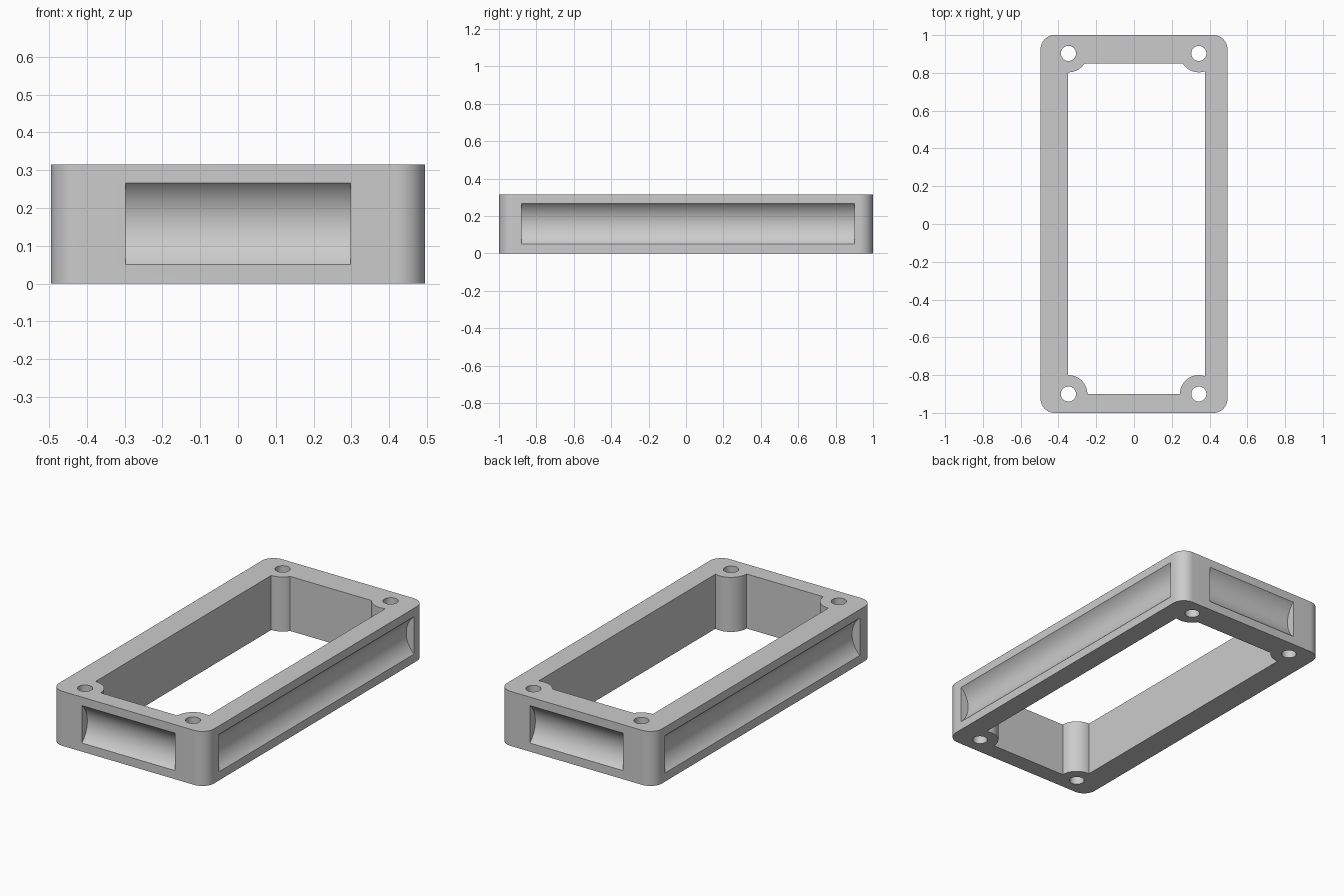
import bpy, bmesh, math
from mathutils import Matrix, Vector

cube = bpy.data.objects.get("Cube")
if cube:
    bpy.data.objects.remove(cube, do_unlink=True)

HX, HY, H = 0.495, 1.0, 0.315       # half width, half length, height
CORNER, BOSS_R, HOLE_R = 0.075, 0.1, 0.04
DEPTH, RADIUS, MID = 0.05, 0.142, 0.158   # scooped recess section

grey = bpy.data.materials.new("light grey")
grey.use_nodes = True
grey.diffuse_color = (0.6, 0.6, 0.6, 1)
grey.node_tree.nodes["Principled BSDF"].inputs["Base Color"].default_value = (0.6, 0.6, 0.6, 1)


def add_object(name, bm):
    mesh = bpy.data.meshes.new(name)
    bmesh.ops.recalc_face_normals(bm, faces=bm.faces)
    bm.to_mesh(mesh)
    bm.free()
    mesh.materials.append(grey)
    obj = bpy.data.objects.new(name, mesh)
    bpy.context.collection.objects.link(obj)
    return obj


def box(name, low, high, round_by=0):
    bm = bmesh.new()
    bmesh.ops.create_cube(bm, size=1)
    low, high = Vector(low), Vector(high)
    bmesh.ops.scale(bm, vec=high - low, verts=bm.verts)
    bmesh.ops.translate(bm, vec=(low + high) / 2, verts=bm.verts)
    if round_by:
        upright = [e for e in bm.edges
                   if abs(e.verts[0].co.z - e.verts[1].co.z) > 0.01]
        bmesh.ops.bevel(bm, geom=upright, offset=round_by, segments=12,
                        profile=0.5, affect='EDGES')
    return add_object(name, bm)


def rod(name, centre, radius, length, axis='Z', sides=64):
    turn = {'X': Matrix.Rotation(math.pi / 2, 4, 'Y'),
            'Y': Matrix.Rotation(math.pi / 2, 4, 'X'),
            'Z': Matrix.Identity(4)}[axis]
    bm = bmesh.new()
    bmesh.ops.create_cone(bm, cap_ends=True, segments=sides, radius1=radius,
                          radius2=radius, depth=length,
                          matrix=Matrix.Translation(centre) @ turn)
    return add_object(name, bm)


def subtract(target, cutter):
    mod = target.modifiers.new("cut", 'BOOLEAN')
    mod.operation = 'DIFFERENCE'
    mod.solver = 'EXACT'
    mod.object = cutter
    bpy.context.view_layer.objects.active = target
    bpy.ops.object.modifier_apply(modifier=mod.name)
    bpy.data.objects.remove(cutter, do_unlink=True)


# Rounded outer block
frame = box("frame", (-HX, -HY, 0), (HX, HY, H), CORNER)

# Central opening, leaving a round screw boss in each corner
bolts = [(x, y, H / 2) for x in (-0.347, 0.343) for y in (-0.9, 0.903)]
opening = box("opening_cutter", (-0.35, -0.9, -0.1), (0.375, 0.85, H + 0.1))
for place in bolts:
    subtract(opening, rod("boss_cutter", place, BOSS_R, 1))
subtract(frame, opening)

# Screw holes
for place in bolts:
    subtract(frame, rod("hole_cutter", place, HOLE_R, 1, sides=40))

# Scooped finger recess on each of the four sides
out = RADIUS - DEPTH
for side in (-1, 1):
    subtract(frame, rod("end_recess_cutter", (0, side * (HY + out), MID),
                        RADIUS, 0.595, 'X', 96))
    subtract(frame, rod("side_recess_cutter", (side * (HX + out), 0.01, MID),
                        RADIUS, 1.78, 'Y', 96))

# Smooth curves with crisp edges
bpy.ops.object.select_all(action='DESELECT')
frame.select_set(True)
bpy.context.view_layer.objects.active = frame
bpy.ops.object.shade_smooth_by_angle(angle=math.radians(30))
